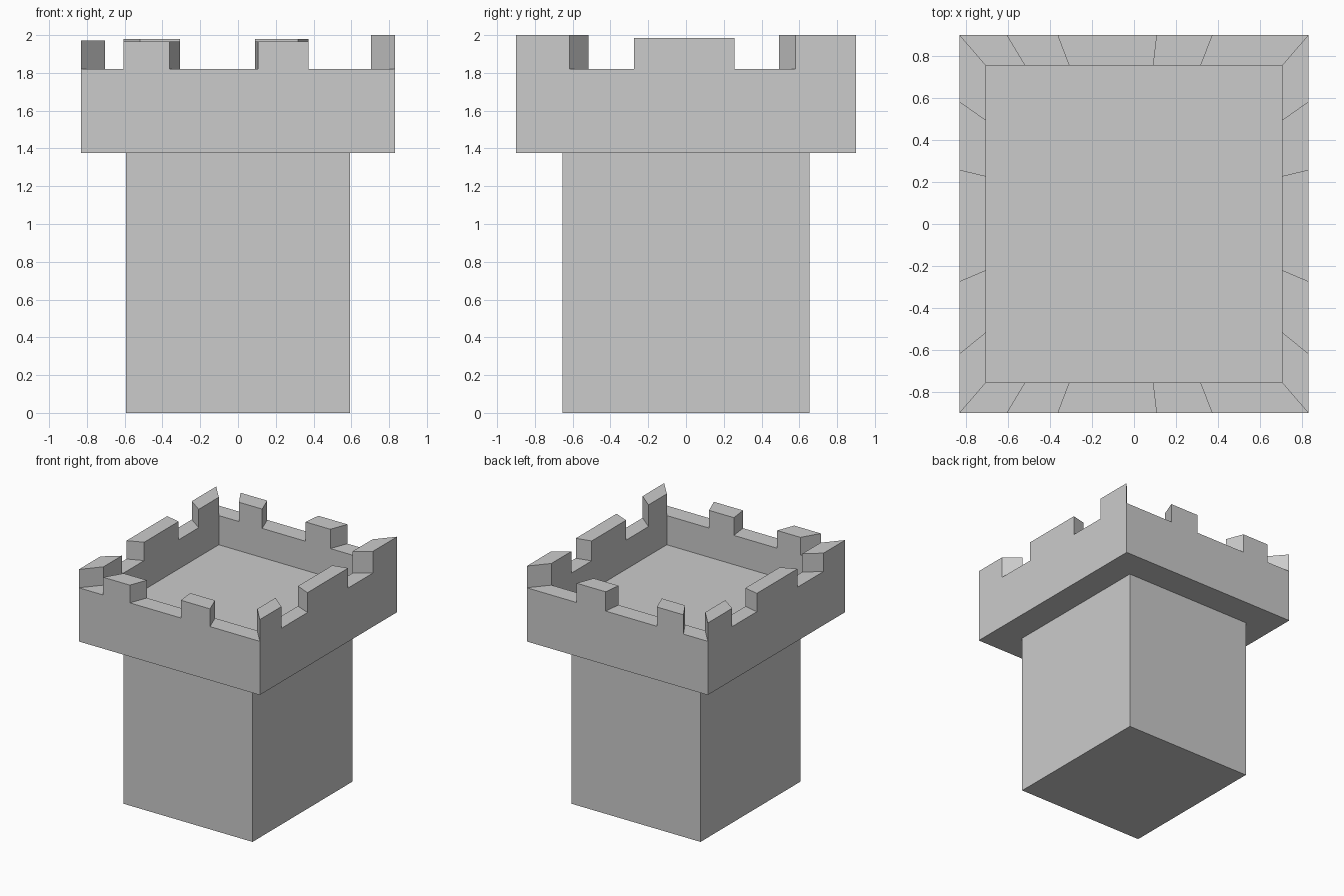
import bpy, bmesh

if "Cube" in bpy.data.objects:
    bpy.data.objects.remove(bpy.data.objects["Cube"])

OX, OY = 0.83, 0.90      # outer half size of the parapet
IX, IY = 0.705, 0.755    # inner half size of the parapet
WALL_TOP = 1.82


def add_object(name, bm):
    bmesh.ops.recalc_face_normals(bm, faces=bm.faces)
    mesh = bpy.data.meshes.new(name)
    bm.to_mesh(mesh)
    bm.free()
    obj = bpy.data.objects.new(name, mesh)
    bpy.context.collection.objects.link(obj)
    return obj


def loft_rectangles(name, rings):
    """Join stacked rectangles (half x, half y, z) and cap both ends."""
    bm = bmesh.new()
    loops = [[bm.verts.new((sx * x, sy * y, z))
              for sx, sy in ((-1, -1), (1, -1), (1, 1), (-1, 1))]
             for x, y, z in rings]
    for a, b in zip(loops, loops[1:]):
        for i in range(4):
            j = (i + 1) % 4
            bm.faces.new((a[i], a[j], b[j], b[i]))
    bm.faces.new(loops[0])
    bm.faces.new(loops[-1])
    return add_object(name, bm)


def merlon(name, plan, top):
    """Raise a four-sided plan from the wall top; the underside stays open."""
    bm = bmesh.new()
    low = [bm.verts.new((x, y, WALL_TOP)) for x, y in plan]
    high = [bm.verts.new((x, y, top)) for x, y in plan]
    for i in range(4):
        j = (i + 1) % 4
        bm.faces.new((low[i], low[j], high[j], high[i]))
    bm.faces.new(high)
    bm.normal_update()
    return add_object(name, bm)


# Shaft, overhanging parapet and sunken roof floor
loft_rectangles("tower", [
    (0.592, 0.655, 0), (0.592, 0.655, 1.375),
    (OX, OY, 1.375), (OX, OY, WALL_TOP),
    (IX, IY, WALL_TOP), (IX, IY, 1.578)])

# Merlons on the front and back walls: outer start/end, inner start/end
for wall, s, top in (("front", -1, 1.967), ("back", 1, 1.98)):
    for a, b, c, d in ((-0.607, -0.362, -0.52, -0.307),
                       (0.107, 0.374, 0.09, 0.318)):
        merlon(wall + "_merlon",
               [(a, s * OY), (b, s * OY), (d, s * IY), (c, s * IY)], top)

# Merlons on the side walls, with mitred ends at the corners
for wall, s, end_top, mid_top in (("left", -1, 1.972, 1.972),
                                  ("right", 1, 2.0, 1.985)):
    for a, b, c, d, top in ((-OY, -0.617, -IY, -0.515, end_top),
                            (-0.275, 0.258, -0.222, 0.228, mid_top),
                            (0.58, OY, 0.492, IY, end_top)):
        merlon(wall + "_merlon",
               [(s * OX, a), (s * OX, b), (s * IX, d), (s * IX, c)], top)
